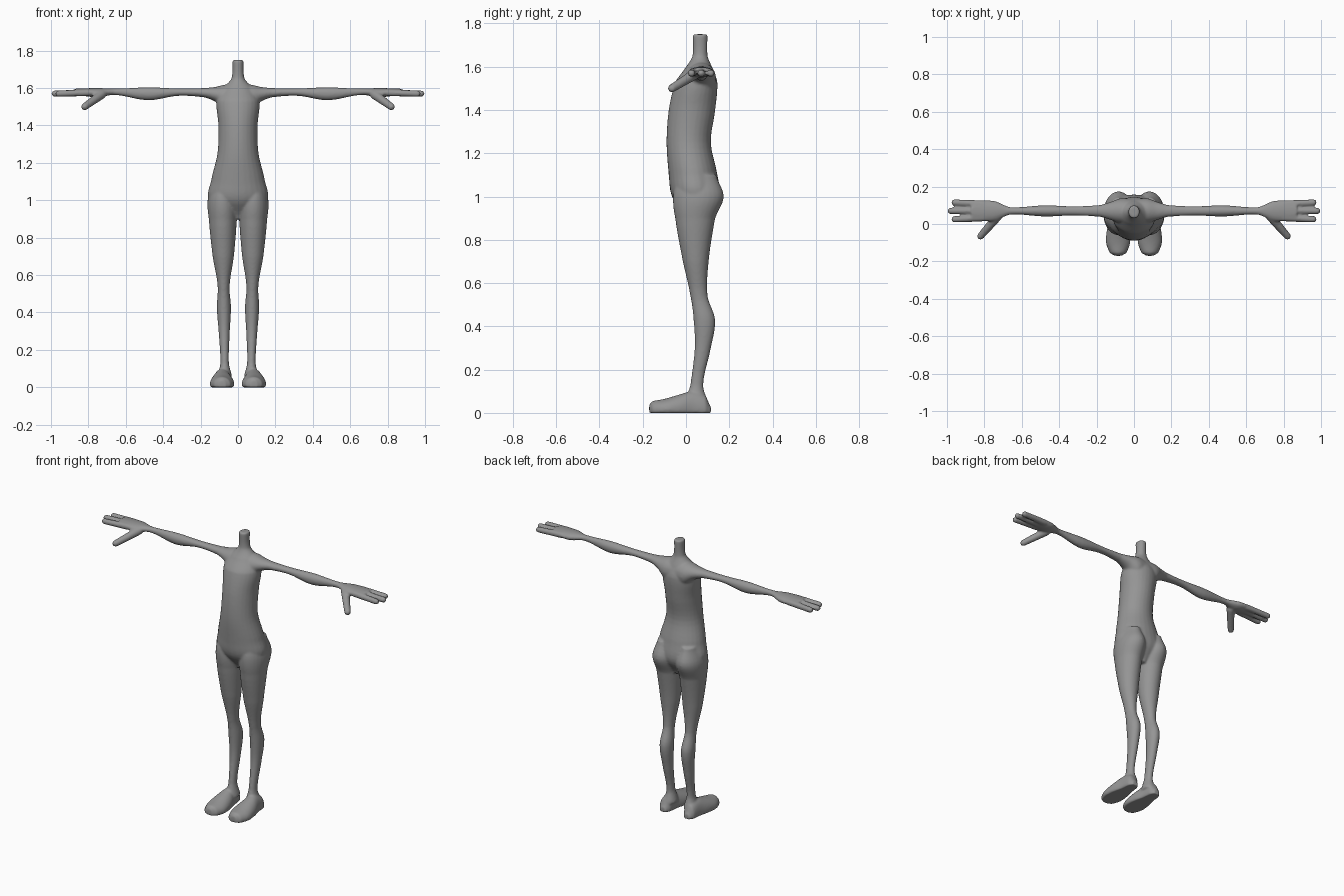
import bpy
import bmesh
import math
from mathutils import Vector, Matrix

SEGMENTS = 28
STEPS = 5
BALLS = 20

cube = bpy.data.objects.get("Cube")
if cube:
    bpy.data.objects.remove(cube, do_unlink=True)

bm = bmesh.new()


def spline(before, start, end, after, t):
    """Smooth value between start and end."""
    slope_in = (end - before) / 2
    slope_out = (after - start) / 2
    rise = end - start
    bend = 3 * rise - 2 * slope_in - slope_out
    twist = slope_in + slope_out - 2 * rise
    return start + t * (slope_in + t * (bend + t * twist))


def refine(rows):
    """Smoothly fill in sections between the given ones."""
    filled = []
    last = len(rows) - 1
    for i, (row, following) in enumerate(zip(rows, rows[1:])):
        neighbours = (rows[max(i - 1, 0)], row, following, rows[min(i + 2, last)])
        for step in range(STEPS):
            t = step / STEPS
            section = [spline(*values, t) for values in zip(*neighbours)]
            section[0] = row[0] + (following[0] - row[0]) * t
            filled.append(section)
    return filled + [rows[last]]


def loft(axis, rows, section_rule, side=1):
    """Closed tube along an axis; section_rule turns a row into (centre, half size) pairs."""
    rings = []
    for row in refine(rows):
        (centre_a, half_a), (centre_b, half_b) = section_rule(*row)
        ring = []
        for k in range(SEGMENTS):
            angle = math.tau * k / SEGMENTS
            point = [centre_a + half_a * math.cos(angle), centre_b + half_b * math.sin(angle)]
            point.insert(axis, row[0])
            x, y, z = point
            ring.append(bm.verts.new((x * side, y, max(z, 0))))
        rings.append(ring)
    for low, high in zip(rings, rings[1:]):
        for k in range(SEGMENTS):
            bm.faces.new((low[k - 1], low[k], high[k], high[k - 1]))
    bm.faces.new(rings[0])
    bm.faces.new(rings[-1])


def span(low, high):
    """Centre and half size of an interval."""
    return (low + high) / 2, (high - low) / 2


def torso_section(z, half_width, front, back):
    return (0, half_width), span(front, back)


def leg_section(z, half_width, front, back):
    return (.07 + z / 80, half_width), span(front, back)


def foot_section(y, half_width, top):
    # The lower part of the oval is flattened on the floor
    return (.085, half_width), span(-top / 2, top)


def arm_section(x, half_depth, half_height):
    # Thick parts hang lower, so the upper edge stays nearly level
    return (.07, half_depth), (1.59 - .6 * half_height, half_height)


def digit(start, end, thick, thin, side):
    """Round-tipped finger made of a chain of balls."""
    for i in range(BALLS + 1):
        t = i / BALLS
        centre = Vector(start).lerp(Vector(end), t)
        centre.x *= side
        bmesh.ops.create_icosphere(bm, subdivisions=2, radius=thick + (thin - thick) * t,
                                   matrix=Matrix.Translation(centre))


# Key sections, written as the arguments of the section rules
torso = [
    (.9, .04, 0, .1), (1, .155, -.065, .155), (1.1, .145, -.08, .145),
    (1.25, .11, -.09, .115), (1.4, .105, -.08, .135), (1.53, .115, -.05, .145),
    (1.6, .08, 0, .12), (1.65, .035, .03, .1), (1.75, .03, .03, .1)]
leg = [
    (.05, .04, 0, .1), (.13, .023, .02, .08), (.3, .03, .04, .115), (.43, .038, .035, .135),
    (.54, .032, .02, .1), (.7, .057, -.015, .105), (.9, .075, -.05, .135),
    (1, .08, -.06, .175), (1.1, .05, -.04, .14)]
foot = [
    (-.17, .02, .04), (-.155, .045, .055), (-.1, .065, .065), (-.03, .06, .085),
    (.03, .045, .1), (.09, .037, .08), (.115, .02, .03)]
arm = [
    (0, .065, .075), (.07, .068, .07), (.12, .05, .04), (.18, .032, .025), (.32, .025, .02),
    (.48, .03, .035), (.66, .02, .017), (.75, .055, .025), (.87, .053, .017)]

# Trunk with neck, then limbs on both sides
loft(2, torso, torso_section)
for side in (1, -1):
    loft(2, leg, leg_section, side)
    loft(1, foot, foot_section, side)
    loft(0, arm, arm_section, side)
    # Three fingers spread evenly, the middle one longest
    for spread in (-1, 0, 1):
        base = (.8, .07 + .037 * spread, 1.575)
        tip = (.98 - .02 * abs(spread), .07 + .045 * spread, 1.57)
        digit(base, tip, .02, .018, side)
    # Thumb points forward and down
    digit((.73, .04, 1.565), (.82, -.065, 1.5), .026, .02, side)

bmesh.ops.recalc_face_normals(bm, faces=bm.faces[:])
mesh = bpy.data.meshes.new("body")
bm.to_mesh(mesh)
bm.free()
body = bpy.data.objects.new("body", mesh)
bpy.context.collection.objects.link(body)

# Plain grey skin
skin = bpy.data.materials.new("grey_skin")
skin.use_nodes = True
colour = (.3, .3, .3, 1)
skin.diffuse_color = colour
skin.node_tree.nodes["Principled BSDF"].inputs["Base Color"].default_value = colour
mesh.materials.append(skin)

# Fuse the parts into one skin and soften the joins
fuse = body.modifiers.new("fuse", "REMESH")
fuse.mode = "VOXEL"
fuse.voxel_size = .006
fuse.use_smooth_shade = True
soften = body.modifiers.new("soften", "SMOOTH")
soften.factor = .5
soften.iterations = 8
